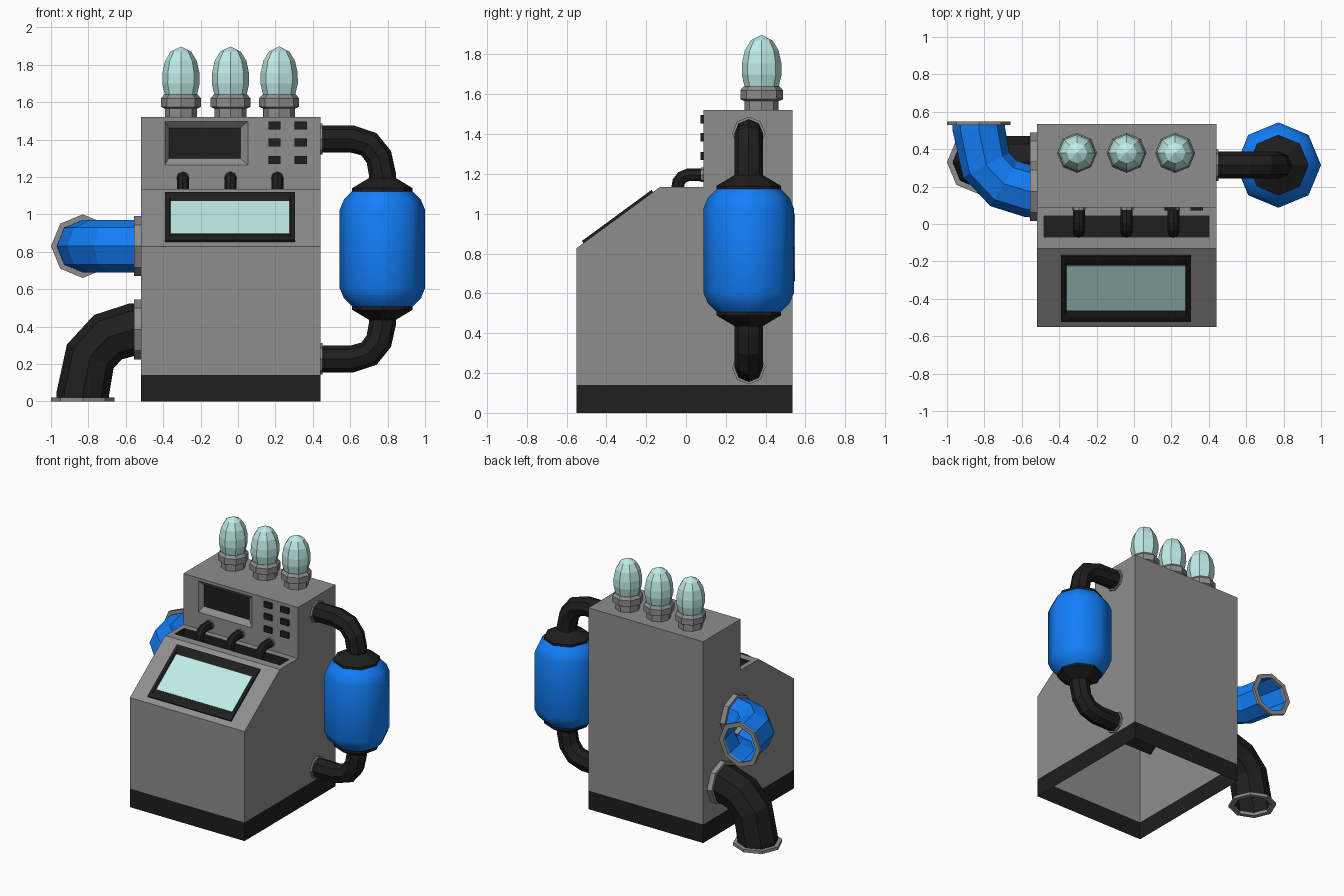
import bpy, bmesh
from math import cos, sin, pi, atan2
from mathutils import Vector, Matrix

if "Cube" in bpy.data.objects:
    bpy.data.objects.remove(bpy.data.objects["Cube"])


def material(name, rgb):
    m = bpy.data.materials.new(name)
    m.diffuse_color = (*rgb, 1)
    m.use_nodes = True
    m.node_tree.nodes["Principled BSDF"].inputs["Base Color"].default_value = m.diffuse_color
    return m


GREY = material("grey", (0.27, 0.27, 0.27))
BLACK = material("black", (0.013, 0.013, 0.013))
BLUE = material("blue", (0.006, 0.21, 0.95))
GLASS = material("pale_glass", (0.52, 0.84, 0.80))


def finish(name, bm, mat=GREY, smooth=False):
    bmesh.ops.remove_doubles(bm, verts=bm.verts, dist=1e-5)
    bmesh.ops.recalc_face_normals(bm, faces=bm.faces)
    me = bpy.data.meshes.new(name)
    bm.to_mesh(me)
    bm.free()
    ob = bpy.data.objects.new(name, me)
    bpy.context.collection.objects.link(ob)
    me.materials.append(mat)
    if smooth:
        me.polygons.foreach_set("use_smooth", [True] * len(me.polygons))
    return ob


def bridge(bm, rings, closed=False):
    pairs = list(zip(rings, rings[1:])) + ([(rings[-1], rings[0])] if closed else [])
    for a, b in pairs:
        n = len(a)
        for i in range(n):
            bm.faces.new((a[i], a[(i + 1) % n], b[(i + 1) % n], b[i]))


def lathe(name, profile, at, mat=GREY, axis='Z', closed=False, smooth=False, sides=8):
    rot = {'Z': Matrix(), 'X': Matrix.Rotation(pi / 2, 4, 'Y'),
           'Y': Matrix.Rotation(-pi / 2, 4, 'X')}[axis]
    m = Matrix.Translation(at) @ rot
    bm = bmesh.new()
    rings = [[bm.verts.new(m @ Vector((r * cos(2 * pi * i / sides), r * sin(2 * pi * i / sides), z)))
              for i in range(sides)] for r, z in profile]
    bridge(bm, rings, closed)
    return finish(name, bm, mat, smooth)


def flange(name, at, axis, r_in, r_out, h):
    return lathe(name, [(r_in, 0), (r_out, 0), (r_out, h), (r_in, h)], at, GREY, axis, True)


def tube(name, path, radius, binormal, mat, sides=8):
    # open pipe swept along a planar path
    pts = [Vector(p) for p in path]
    b = Vector(binormal)
    bm = bmesh.new()
    rings = []
    for k, p in enumerate(pts):
        d0 = (p - pts[max(k - 1, 0)]).normalized()
        d1 = (pts[min(k + 1, len(pts) - 1)] - p).normalized()
        n = b.cross((d0 + d1).normalized())
        rings.append([bm.verts.new(p + radius * (cos(2 * pi * i / sides) * n + sin(2 * pi * i / sides) * b))
                      for i in range(sides)])
    bridge(bm, rings)
    return finish(name, bm, mat)


def box(name, x0, x1, y0, y1, z0, z1, mat=GREY):
    bm = bmesh.new()
    bmesh.ops.create_cube(bm, size=1)
    for v in bm.verts:
        v.co = ((x0 + x1) / 2 + v.co.x * (x1 - x0), (y0 + y1) / 2 + v.co.y * (y1 - y0),
                (z0 + z1) / 2 + v.co.z * (z1 - z0))
    return finish(name, bm, mat)


# cabinet: side profile pulled across the width
X0, X1, YF, YB = -0.518, 0.44, -0.55, 0.535
side = [(YF, 0.14), (YF, 0.827), (-0.13, 1.135), (0.088, 1.135), (0.088, 1.52), (YB, 1.52), (YB, 0.14)]
bm = bmesh.new()
ends = [[bm.verts.new((x, y, z)) for y, z in side] for x in (X0, X1)]
bridge(bm, ends)
for e in ends:
    bm.faces.new(e)
cabinet = finish("cabinet", bm)

# cutters: lever slot and bevelled display recess
slot = box("slot_cutter", -0.48, 0.40, -0.07, 0.042, 1.05, 1.2)
recess = box("recess_cutter", -0.41, 0.09, 0.06, 0.12, 1.23, 1.528)
for v in recess.data.vertices:
    if v.co.y > 0.1:
        v.co.x = -0.37 if v.co.x < -0.2 else 0.013
        v.co.z = 1.30 if v.co.z < 1.4 else 1.463
bpy.context.view_layer.objects.active = cabinet
for c in (slot, recess):
    mod = cabinet.modifiers.new(c.name, 'BOOLEAN')
    mod.operation, mod.solver, mod.object = 'DIFFERENCE', 'EXACT', c
    bpy.ops.object.modifier_apply(modifier=mod.name)
    bpy.data.objects.remove(c)

# open the bottom, darken slot and display
me = cabinet.data
me.materials.clear()
me.materials.append(GREY)
me.materials.append(BLACK)
bm = bmesh.new()
bm.from_mesh(me)
for f in list(bm.faces):
    in_slot = all(-0.49 < v.co.x < 0.41 and -0.08 < v.co.y < 0.05 and 1.04 < v.co.z < 1.14 for v in f.verts)
    display = all(0.115 < v.co.y < 0.125 for v in f.verts)
    f.material_index = 1 if in_slot or display else 0
    if all(abs(v.co.z - 0.14) < 1e-4 for v in f.verts):
        bm.faces.remove(f)
bm.to_mesh(me)
bm.free()

# base band, open above and below
bm = bmesh.new()
bridge(bm, [[bm.verts.new((x, y, z)) for x, y in ((X0, YF), (X1, YF), (X1, YB), (X0, YB))]
            for z in (0, 0.14)])
finish("base_band", bm, BLACK)

# sloped screen: deep housing with sunk opening, glass in it
tilt = Matrix.Translation((-0.0425, -0.34, 0.981)) @ Matrix.Rotation(atan2(0.308, 0.42), 4, 'X')
bm = bmesh.new()
loops = [(0.3475, 0.217, -0.40), (0.3475, 0.217, 0.013), (0.325, 0.19, 0.013), (0.3175, 0.15, 0.003)]
rings = [[bm.verts.new(tilt @ Vector((sx * a, sy * b, h)))
          for sx, sy in ((-1, -1), (1, -1), (1, 1), (-1, 1))] for a, b, h in loops]
bridge(bm, rings)
bm.faces.new(rings[0])
finish("screen_housing", bm, BLACK)
glass = box("screen_glass", -0.3175, 0.3175, -0.148, 0.146, -0.005, 0.005, GLASS)
glass.data.transform(tilt)

# buttons
for x in (0.195, 0.335):
    for z in (1.475, 1.385, 1.29):
        box("button", x - 0.033, x + 0.033, 0.072, 0.1, z - 0.021, z + 0.021, BLACK)

# short hoses from panel into slot, and lamps on top
for xh, xl in ((-0.295, -0.305), (-0.04, -0.04), (0.21, 0.22)):
    hose = [(0.09, 1.195), (0.01, 1.195), (-0.02, 1.183), (-0.037, 1.16), (-0.042, 1.13), (-0.042, 1.05)]
    tube("slot_hose", [(xh, y, z) for y, z in hose], 0.032, (1, 0, 0), BLACK)
    flange("hose_collar", (xh, 0.076, 1.195), 'Y', 0.028, 0.036, 0.012)
    lathe("lamp_socket", [(0.085, 0), (0.085, 0.045), (0.107, 0.055), (0.107, 0.1), (0.09, 0.12), (0, 0.12)],
          (xl, 0.38, 1.52))
    lathe("lamp_bulb", [(0.085, 1.635), (0.1, 1.7), (0.099, 1.755), (0.085, 1.82), (0.055, 1.87), (0, 1.898)],
          (xl, 0.38, 0), GLASS)

# tank with mirrored end cones and pipes
TX, TY, TZ = 0.772, 0.315, 0.815
half = [(0.228, 0.21), (0.205, 0.265), (0.16, 0.31)]
lathe("tank", [(r, -h) for r, h in reversed(half)] + half, (TX, TY, TZ), BLUE, smooth=True)
for s, label in ((1, "upper"), (-1, "lower")):
    lathe(label + "_tank_cone", [(0.13, s * 0.305), (0.162, s * 0.308), (0.162, s * 0.325), (0.07, s * 0.38)],
          (TX, TY, TZ), BLACK)
    bend = [(0.43, 0.588), (0.61, 0.588), (0.70, 0.56), (0.753, 0.493), (TX, 0.40), (TX, 0.37)]
    tube(label + "_tank_pipe", [(x, TY, TZ + s * h) for x, h in bend], 0.072, (0, 1, 0), BLACK)
    flange(label + "_tank_flange", (0.438, TY, TZ + s * 0.588), 'X', 0.068, 0.084, 0.014)

# two open elbow pipes on the left: blue to the back, black to the floor
elbow = [(-0.51, 0.0), (-0.56, 0.0), (-0.695, 0.04), (-0.79, 0.14), (-0.83, 0.335), (-0.83, 0.365)]
tube("blue_exhaust_pipe", [(x, 0.175 + d, 0.83) for x, d in elbow], 0.14, (0, 0, 1), BLUE)
flange("blue_pipe_wall_flange", (-0.557, 0.175, 0.83), 'X', 0.135, 0.16, 0.042)
flange("blue_pipe_end_flange", (-0.83, 0.528, 0.83), 'Y', 0.135, 0.17, 0.02)
tube("black_drain_pipe", [(x, 0.33, 0.385 - d * 1.03) for x, d in elbow], 0.14, (0, 1, 0), BLACK)
flange("black_pipe_wall_flange", (-0.557, 0.33, 0.385), 'X', 0.135, 0.16, 0.042)
flange("black_pipe_end_flange", (-0.83, 0.33, 0), 'Z', 0.135, 0.17, 0.022)
